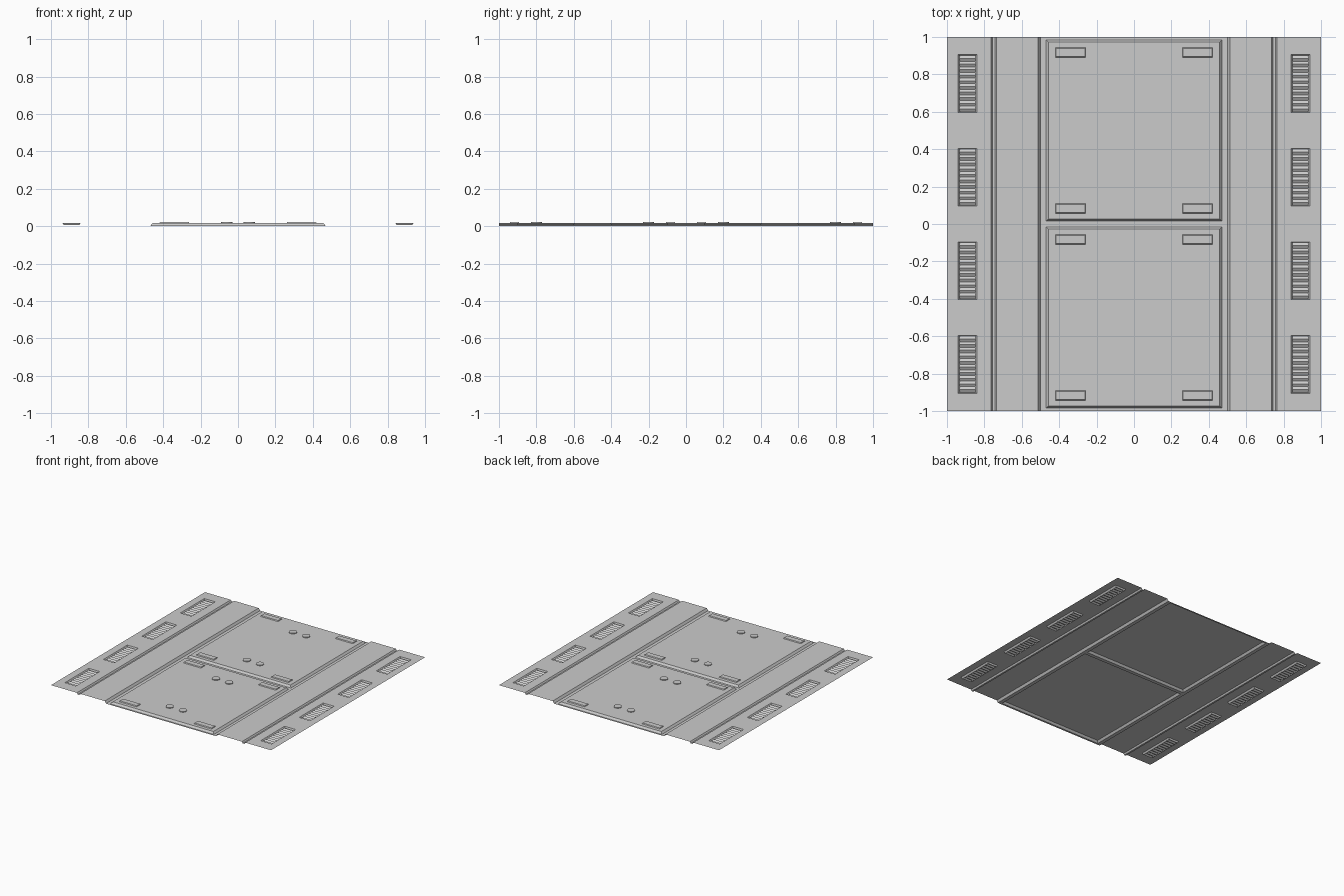
import bpy, bmesh, math

if "Cube" in bpy.data.objects:
    bpy.data.objects.remove(bpy.data.objects["Cube"])

SHEET, PANEL, TOP = 0.018, 0.016, 0.022


def make(name, quads):
    """Build an object from quads, welding shared corners."""
    bm = bmesh.new()
    for q in quads:
        bm.faces.new([bm.verts.new(p) for p in q])
    bmesh.ops.remove_doubles(bm, verts=bm.verts, dist=1e-5)
    bmesh.ops.recalc_face_normals(bm, faces=bm.faces)
    bm.normal_update()
    # open sheets face upwards
    if sum(f.normal.z * f.calc_area() for f in bm.faces) < -1e-6:
        bmesh.ops.reverse_faces(bm, faces=bm.faces)
    me = bpy.data.meshes.new(name)
    bm.to_mesh(me)
    bm.free()
    ob = bpy.data.objects.new(name, me)
    bpy.context.collection.objects.link(ob)
    return ob


def rect(x0, x1, y0, y1, z):
    return [(x0, y0, z), (x1, y0, z), (x1, y1, z), (x0, y1, z)]


def walls(a, b):
    return [[a[i], a[(i + 1) % 4], b[(i + 1) % 4], b[i]] for i in range(4)]


VENTS = (-0.75, -0.25, 0.25, 0.75)
HALF = 0.155

# Side sheets with pressed grooves and vent openings
profile = [(0.47, 0), (0.5, 0), (0.512, SHEET), (0.735, SHEET), (0.743, 0.006),
           (0.757, 0.006), (0.765, SHEET), (0.84, SHEET), (0.94, SHEET), (1, SHEET)]
ys = [-1] + [c + s * HALF for c in VENTS for s in (-1, 1)] + [1]
for side, label in ((-1, "left"), (1, "right")):
    quads = []
    for (xa, za), (xb, zb) in zip(profile, profile[1:]):
        for j in range(len(ys) - 1):
            if xa == 0.84 and j % 2 == 1:
                continue
            q = [(side * xa, ys[j], za), (side * xb, ys[j], zb),
                 (side * xb, ys[j + 1], zb), (side * xa, ys[j + 1], za)]
            quads.append(q if side > 0 else q[::-1])
    make(label + "_side_sheet", quads)

    # Recessed vents with louvred floor
    x0, x1 = sorted((side * 0.84, side * 0.94))
    for c in VENTS:
        top = rect(x0, x1, c - HALF, c + HALF, SHEET)
        low = rect(x0 + 0.01, x1 - 0.01, c - HALF + 0.005, c + HALF - 0.005, 0.005)
        quads = walls(top, low)
        n = 10
        step = (2 * HALF - 0.01) / n
        for k in range(n):
            a = c - HALF + 0.005 + k * step
            m, e = a + step * 0.5, a + step
            for p, zp, r, zr in ((a, 0.005, m, 0.014), (m, 0.014, e, 0.005)):
                quads.append([(x0 + 0.008, p, zp), (x1 - 0.008, p, zp),
                              (x1 - 0.008, r, zr), (x0 + 0.008, r, zr)])
        make(label + "_vent", quads)

# Floor channels in front of, between and behind the panels
make("floor_channels", [rect(-0.47, 0.47, a, b, 0)
                        for a, b in ((-1, -0.985), (-0.015, 0.015), (0.985, 1))])

# Raised centre panels with sloping borders
for c, label in ((-0.5, "front"), (0.5, "back")):
    base = rect(-0.47, 0.47, c - 0.485, c + 0.485, 0)
    top = rect(-0.457, 0.457, c - 0.472, c + 0.472, PANEL)
    make(label + "_panel", walls(base, top) + [top])

    for sy in (-1, 1):
        for sx in (-1, 1):
            # Low rectangular pads at the panel corners
            x, y = sx * 0.34, c + sy * 0.417
            a = rect(x - 0.08, x + 0.08, y - 0.027, y + 0.027, PANEL)
            b = rect(x - 0.077, x + 0.077, y - 0.022, y + 0.022, TOP)
            make("corner_pad", walls(a, b) + [b])

            # Round studs in pairs
            bpy.ops.mesh.primitive_cylinder_add(
                vertices=16, radius=0.03, depth=TOP - PANEL,
                location=(sx * 0.06, c + sy * 0.3, (TOP + PANEL) / 2))
            bpy.context.object.name = "stud"
            bpy.ops.object.shade_smooth_by_angle(angle=math.radians(35))
